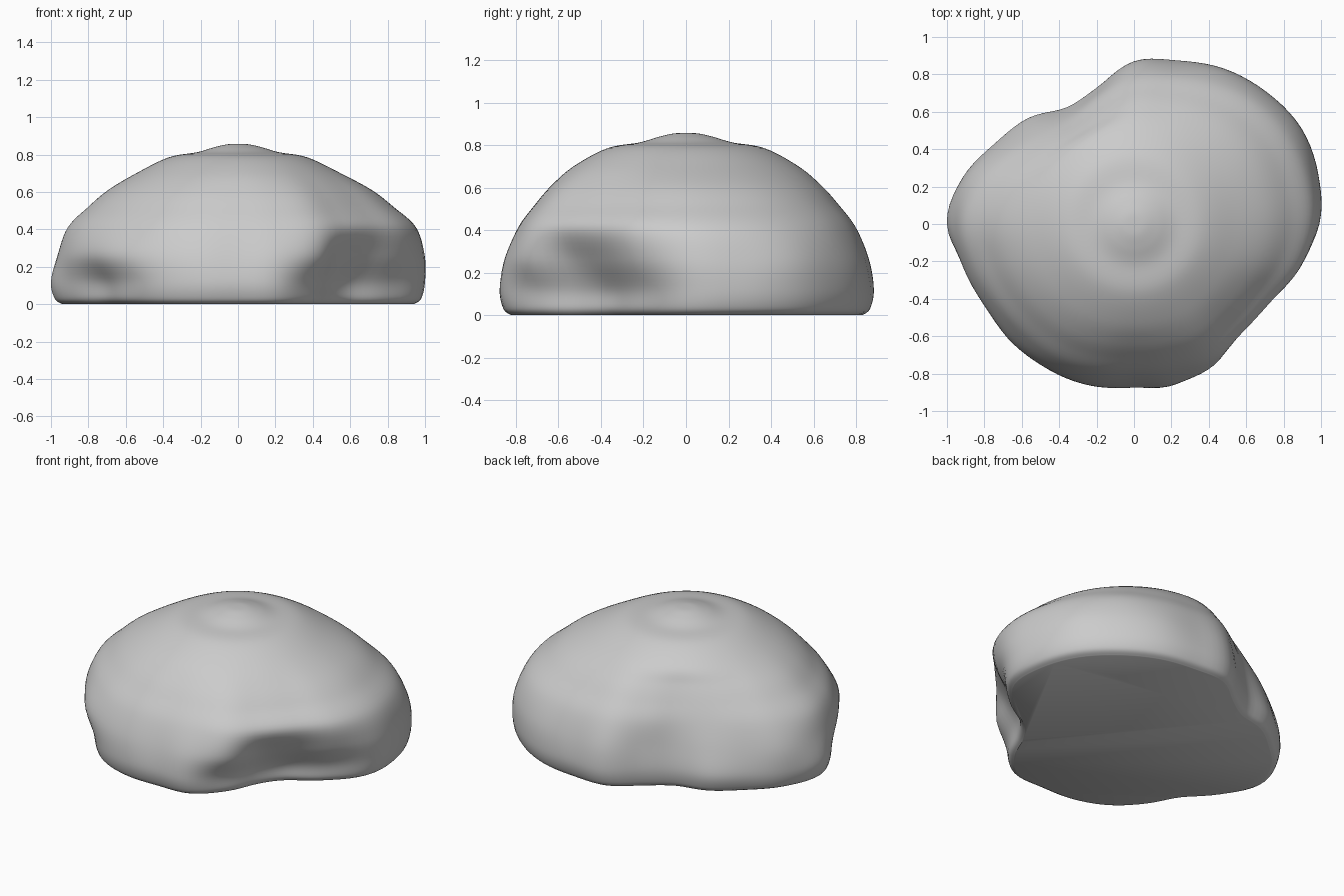
import bpy, bmesh, math

cube = bpy.data.objects.get("Cube")
if cube:
    bpy.data.objects.remove(cube, do_unlink=True)

# Outline radii every 15 degrees from +x: near the ground, at the belly, at the shoulder
LOW = [.98, 1.02, 1.03, 1.0, .96, .905, .87, .757, .72, .80, .86, .95,
       1.0, .92, .84, .87, .9, .895, .875, .885, .80, .70, .70, .83]
BELLY = [.99, 1.01, 1.02, .985, .94, .88, .85, .74, .70, .76, .83, .93,
         .965, .94, .91, .91, .895, .875, .85, .875, .865, .765, .785, .90]
SHOULDER = [.95, .955, .95, .92, .87, .82, .79, .71, .665, .70, .77, .86,
            .91, .89, .86, .84, .83, .81, .79, .81, .84, .82, .84, .91]
SEGMENTS, STEPS = 120, 6


def spline(a, b, c, d, t):
    return b + .5 * t * (c - a + t * (2 * a - 5 * b + 4 * c - d + t * (3 * (b - c) + d - a)))


def around(table, pos):
    i = int(pos)
    n = len(table)
    return spline(*(table[(i + k) % n] for k in (-1, 0, 1, 2)), pos - i)


def along(values, pos):
    i = min(int(pos), len(values) - 2)
    last = len(values) - 1
    return spline(*(values[min(max(i + k, 0), last)] for k in (-1, 0, 1, 2)), pos - i)


# Profile from the base edge up to the small rounded peak
HEIGHTS = [0, .03, .12, .26, .41, .52, .61, .7, .785, .812, .838, .854, .857]


def profile(angle_pos):
    low, belly, mid = (around(table, angle_pos) for table in (LOW, BELLY, SHOULDER))
    return [low * .94, low * .98, low, belly, mid, .118 + .75 * mid,
            .23 + .51 * mid, .43 + .125 * mid, .37, .22, .13, .06, 0]


bm = bmesh.new()
profiles = [profile(s * len(LOW) / SEGMENTS) for s in range(SEGMENTS)]
rings = []
for step in range((len(HEIGHTS) - 1) * STEPS):
    pos = step / STEPS
    z = max(0, along(HEIGHTS, pos))
    ring = []
    for s, radii in enumerate(profiles):
        r, a = along(radii, pos), math.tau * s / SEGMENTS
        ring.append(bm.verts.new((r * math.cos(a), r * math.sin(a), z)))
    rings.append(ring)

# Skin, flat underside and peak
for lower, upper in zip(rings, rings[1:]):
    for s in range(SEGMENTS):
        t = (s + 1) % SEGMENTS
        bm.faces.new((lower[s], lower[t], upper[t], upper[s]))
peak = bm.verts.new((0, 0, HEIGHTS[-1]))
for s in range(SEGMENTS):
    bm.faces.new((rings[-1][s], rings[-1][(s + 1) % SEGMENTS], peak))
bm.faces.new(rings[0][::-1])

mesh = bpy.data.meshes.new("dented_dome")
bm.to_mesh(mesh)
bm.free()
dome = bpy.data.objects.new("dented_dome", mesh)
bpy.context.collection.objects.link(dome)

# Plain grey surface
grey = bpy.data.materials.new("light_grey")
grey.use_nodes = True
grey.diffuse_color = (.6, .6, .6, 1)
grey.node_tree.nodes["Principled BSDF"].inputs["Base Color"].default_value = (.6, .6, .6, 1)
mesh.materials.append(grey)

bpy.context.view_layer.objects.active = dome
dome.select_set(True)
bpy.ops.object.shade_smooth_by_angle(angle=math.radians(40))
